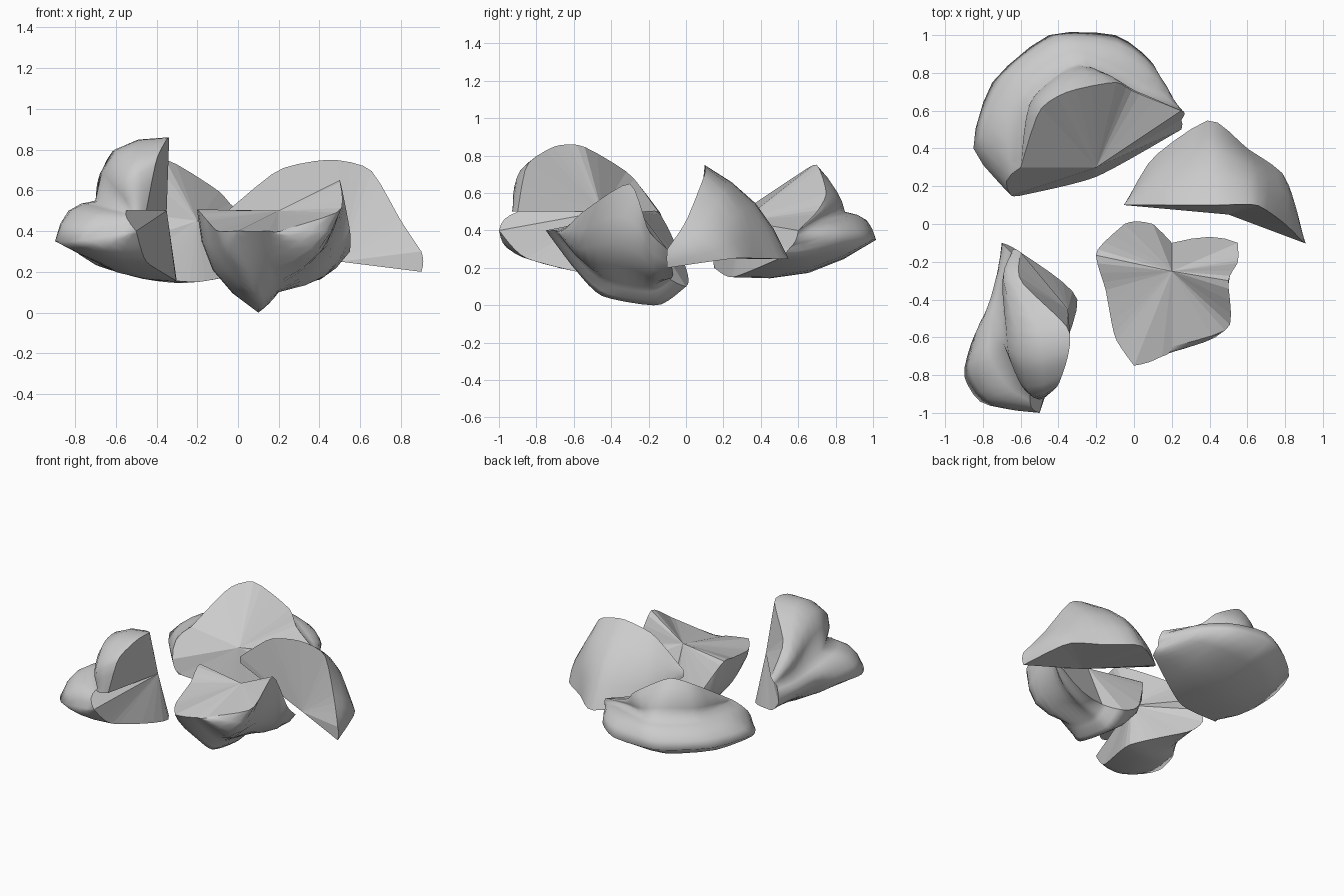
import bpy
import bmesh
from math import pi, sin
from mathutils import Vector

SAMPLES = 18
STEPS = 4

default_cube = bpy.data.objects.get("Cube")
if default_cube:
    bpy.data.objects.remove(default_cube, do_unlink=True)

# Plain grey stone
stone = bpy.data.materials.new("grey stone")
stone.use_nodes = True
stone_colour = (.6, .6, .6, 1)
stone.diffuse_color = stone_colour
stone.node_tree.nodes["Principled BSDF"].inputs["Base Color"].default_value = stone_colour


def sample_curve(points, amount):
    """Return the point at a fraction of the way along a soft curve."""
    last = len(points) - 1
    place = amount * last
    i = min(int(place), last - 1)
    t = place - i
    before, start = points[max(i - 1, 0)], points[i]
    end, after = points[i + 1], points[min(i + 2, last)]
    ease = t * t * (3 - 2 * t)
    leave = (end - before) * t * (1 - t) * (1 - t) / 3
    arrive = (after - start) * t * t * (1 - t) / 3
    return start.lerp(end, ease) + leave - arrive


def bulged_point(start, end, t, bulge, centre):
    """Arc from one curve to the next, rounded away from the centre of the break."""
    chord = end - start
    outward = start.lerp(end, t) - centre
    if chord.length > 0:
        outward -= outward.project(chord)
    height = bulge * chord.length * sin(pi * t)
    return start.lerp(end, t) + outward.normalized() * height


def make_fragment(name, centre, curves, bulges):
    """Stretch a rounded skin over the curves and close the broken side with a fan."""
    centre = Vector(centre)
    curves = [[Vector(point) for point in curve] for curve in curves]
    bm = bmesh.new()

    # Each section runs across the skin, from the first curve to the last
    sections = []
    for i in range(SAMPLES + 1):
        stations = [sample_curve(curve, i / SAMPLES) for curve in curves]
        section = [bm.verts.new(stations[0])]
        for start, end, bulge in zip(stations, stations[1:], bulges):
            for step in range(1, STEPS + 1):
                point = bulged_point(start, end, step / STEPS, bulge, centre)
                section.append(bm.verts.new(point))
        sections.append(section)

    # Smooth weathered skin
    for left, right in zip(sections, sections[1:]):
        for a, b, c, d in zip(left, left[1:], right[1:], right):
            skin = bm.faces.new((a, b, c, d))
            skin.smooth = True

    # Flat fracture faces around the rim
    rim = [section[0] for section in sections]
    rim += sections[-1][1:-1]
    rim += [section[-1] for section in reversed(sections)]
    rim += reversed(sections[0][1:-1])
    hub = bm.verts.new(centre)
    for a, b in zip(rim, rim[1:] + rim[:1]):
        bm.faces.new((a, b, hub))

    bmesh.ops.remove_doubles(bm, verts=bm.verts[:], dist=.001)
    bmesh.ops.recalc_face_normals(bm, faces=bm.faces[:])
    mesh = bpy.data.meshes.new(name)
    bm.to_mesh(mesh)
    bm.free()
    mesh.materials.append(stone)
    fragment = bpy.data.objects.new(name, mesh)
    bpy.context.scene.collection.objects.link(fragment)


# Large crescent with an upright lobe
lobe_crest = [(-.6, .3, .5), (-.5, .6, .7), (-.35, .7, .75), (-.1, .75, .6),
              (0, .7, .5), (.25, .6, .4)]
lobe_foot = [(-.6, .3, .5), (-.55, .65, .5), (-.3, .85, .5), (0, .7, .45), (.25, .6, .4)]
crescent_girth = [(-.65, .15, .3), (-.85, .4, .35), (-.75, .75, .35), (-.45, 1, .35),
                  (-.1, 1, .35), (.1, .85, .35), (.25, .55, .3)]
crescent_base = [(-.6, .15, .2), (-.2, .25, .15), (.25, .5, .25)]
make_fragment("back_fragment", (-.2, .3, .45),
              [lobe_crest, lobe_foot, crescent_girth, crescent_base],
              [.1, .2, .1])

# Domed shell standing on its broken edge
dome_crest = [(-.05, .1, .5), (.2, .1, .7), (.45, .1, .75), (.65, .1, .7),
              (.8, 0, .45), (.9, -.1, .3)]
dome_base = [(-.05, .1, .45), (.1, .35, .3), (.4, .55, .25), (.6, .4, .25),
             (.8, .25, .25), (.9, -.1, .2)]
make_fragment("left_fragment", (.5, .05, .25), [dome_crest, dome_base], [.1])

# Keeled piece with a side lobe
keel_rim = [(0, -.75, .4), (-.1, -.6, .4), (-.15, -.35, .45), (-.2, -.15, .5), (-.05, 0, .2)]
keel = [(0, -.75, .4), (.05, -.6, .2), (.1, -.45, .05), (.1, -.15, 0), (.1, 0, .1)]
keel_valley = [(.15, -.7, .4), (.2, -.45, .15), (.2, -.2, .1), (.2, -.1, .15)]
side_rim = [(.2, -.65, .4), (.5, -.55, .5), (.5, -.3, .65), (.55, -.2, .4), (.55, -.1, .3)]
make_fragment("front_fragment", (.2, -.25, .5),
              [keel_rim, keel, keel_valley, side_rim],
              [.15, .05, .2])

# Upright slab with a low outer lobe
slab_crest = [(-.45, -.9, .5), (-.4, -.85, .75), (-.35, -.7, .85), (-.35, -.55, .85),
              (-.6, -.3, .7), (-.6, -.15, .5)]
slab_foot = [(-.55, -.9, .5), (-.7, -.6, .55), (-.65, -.15, .45)]
slab_girth = [(-.5, -1, .4), (-.8, -.95, .35), (-.9, -.8, .35), (-.85, -.6, .35),
              (-.75, -.45, .35), (-.7, -.1, .35)]
slab_base = [(-.5, -1, .4), (-.45, -.85, .25), (-.3, -.4, .15), (-.6, -.15, .25)]
make_fragment("right_fragment", (-.35, -.45, .5),
              [slab_crest, slab_foot, slab_girth, slab_base],
              [.3, .2, .1])
